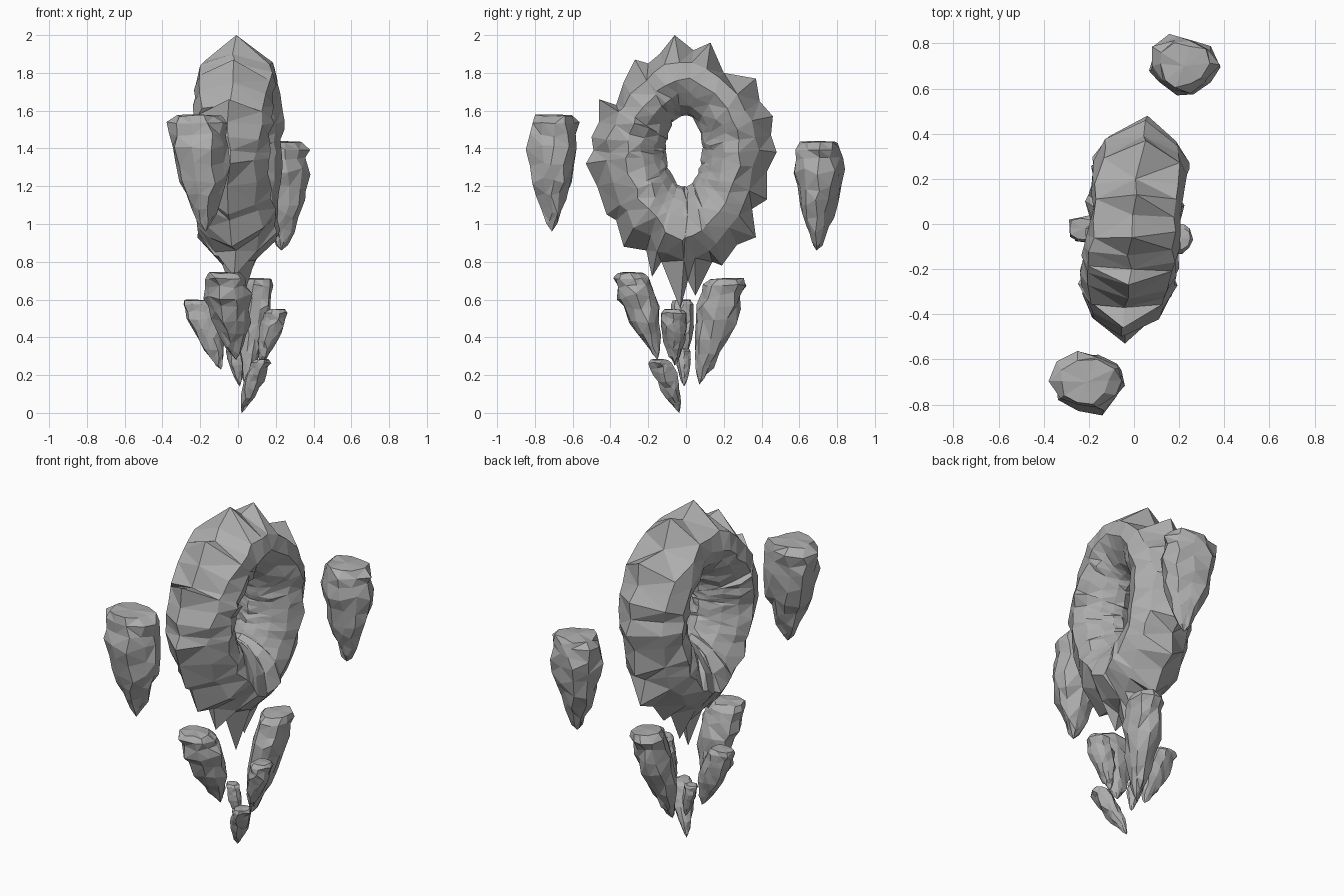
import bpy, bmesh, math, random
from mathutils import Vector

if "Cube" in bpy.data.objects:
    bpy.data.objects.remove(bpy.data.objects["Cube"])

random.seed(7)
stone = bpy.data.materials.new("grey_stone")
stone.diffuse_color = (0.42, 0.42, 0.42, 1)
stone.use_nodes = True
stone.node_tree.nodes["Principled BSDF"].inputs["Base Color"].default_value = stone.diffuse_color


def jit(a):
    return Vector([random.uniform(-a, a) for _ in range(3)])


def finish(bm, name):
    bmesh.ops.recalc_face_normals(bm, faces=bm.faces)
    bmesh.ops.triangulate(bm, faces=bm.faces, quad_method='SHORT_EDGE')
    mesh = bpy.data.meshes.new(name)
    bm.to_mesh(mesh)
    bm.free()
    mesh.materials.append(stone)
    ob = bpy.data.objects.new(name, mesh)
    bpy.context.collection.objects.link(ob)
    return ob


def bridge(bm, a, b):
    n = len(a)
    for i in range(n):
        j = (i + 1) % n
        bm.faces.new((a[i], a[j], b[j], b[i]))


# Jagged outer silhouette of the stone ring (y, z), clockwise from the top
OUTLINE = [(-.06, 2.0), (.04, 1.92), (.13, 1.96), (.2, 1.8), (.37, 1.77), (.39, 1.65),
           (.46, 1.57), (.45, 1.47), (.48, 1.38), (.43, 1.28), (.43, 1.13), (.35, 1.08),
           (.37, .93), (.27, .89), (.19, .78), (.14, .8), (.05, .62), (.01, .7),
           (-.03, .55), (-.13, .8), (-.18, .72), (-.21, .86), (-.33, .88), (-.37, 1.02),
           (-.42, 1.05), (-.47, 1.2), (-.53, 1.32), (-.49, 1.39), (-.50, 1.46),
           (-.46, 1.54), (-.46, 1.66), (-.37, 1.63), (-.33, 1.75), (-.27, 1.87),
           (-.2, 1.85), (-.14, 1.9)]


# Thick ring: rounded towards the oval hole, tapering to a sharp outer ridge
def stone_ring():
    bm = bmesh.new()
    cy, cz = -.01, 1.39
    half = [(.05, .055), (.15, .115), (.32, .175), (.52, .205), (.76, .165)]
    section = [(0, 0)] + half + [(1, 0)] + [(f, -x) for f, x in reversed(half)]
    n = len(OUTLINE)
    polar = [(math.atan2(z - cz, y - cy), math.hypot(y - cy, z - cz)) for y, z in OUTLINE]
    cols = []
    for k, (ang, ro) in enumerate(polar):
        c, s = math.cos(ang), math.sin(ang)
        ri = 1 / math.hypot(c / .095, s / .19)
        # spikes belong to the ridge only, so the flanks follow a smoothed radius
        smooth = sum(polar[(k + d) % n][1] for d in (-2, -1, 0, 1, 2)) / 5
        fold = random.uniform(.95, 1.05)
        col = []
        for f, x in section:
            r = ri + ((ro if f == 1 else smooth) - ri) * f
            y, z = cy + r * c, cz + r * s
            if f == .76:
                x *= .85 + .3 * max(0, s)
            x *= fold * min(1, max(.25, (z - .52) / .42))
            p = Vector((x + .1 * y, y, z))
            if f < 1:
                p += jit(.006 + .012 * f)
            else:
                p.x += random.uniform(-.015, .015)
            col.append(bm.verts.new(p))
        cols.append(col)
    for k in range(n):
        bridge(bm, cols[k - 1], cols[k])
    return finish(bm, "stone_ring")


# Floating shard: flat-topped rock that tapers to a point
def shard(name, top, tip, wx, wy, sides=10):
    bm = bmesh.new()
    top, tip = Vector(top), Vector(tip)
    profile = [(0, .74), (.06, .95), (.17, .93), (.28, 1), (.42, .92), (.56, .8),
               (.7, .62), (.82, .42), (.92, .22)]
    facets = [random.uniform(.85, 1.1) for _ in range(sides)]
    rings = []
    for t, s in profile:
        c = top.lerp(tip, t)
        ring = []
        for k in range(sides):
            a = math.tau * (k + random.uniform(-.22, .22)) / sides
            r = s * facets[k] * random.uniform(.87, 1.1) / 2
            dz = random.uniform(-.08, .08) * wy if t > .1 else random.uniform(-.05, 0) * wy
            ring.append(bm.verts.new(c + Vector((wx * r * math.cos(a), wy * r * math.sin(a), dz))))
        rings.append(ring)
    for a, b in zip(rings, rings[1:]):
        bridge(bm, a, b)
    for ring, p in ((rings[0], top), (rings[-1], tip)):
        v = bm.verts.new(p)
        for k in range(sides):
            bm.faces.new((ring[k], ring[(k + 1) % sides], v))
    return finish(bm, name)


stone_ring()

# Two large shards hovering either side of the ring
shard("front_large_shard", (-.21, -.70, 1.58), (-.17, -.71, .96), .35, .26)
shard("back_large_shard", (.22, .70, 1.44), (.23, .69, .86), .31, .28)

# Cluster of shards trailing below the ring
shard("front_lower_shard", (-.075, -.29, .745), (-.01, -.15, .28), .25, .22)
shard("back_lower_shard", (.11, .215, .715), (.04, .07, .15), .19, .25)
shard("left_lower_shard", (-.225, -.02, .60), (-.09, -.02, .23), .17, .14)
shard("right_lower_shard", (.205, -.065, .55), (.12, -.06, .25), .14, .14)
shard("middle_small_shard", (-.03, -.01, .34), (.01, -.01, .14), .09, .08)
shard("lowest_small_shard", (.125, -.145, .285), (.02, -.035, 0), .11, .13)
